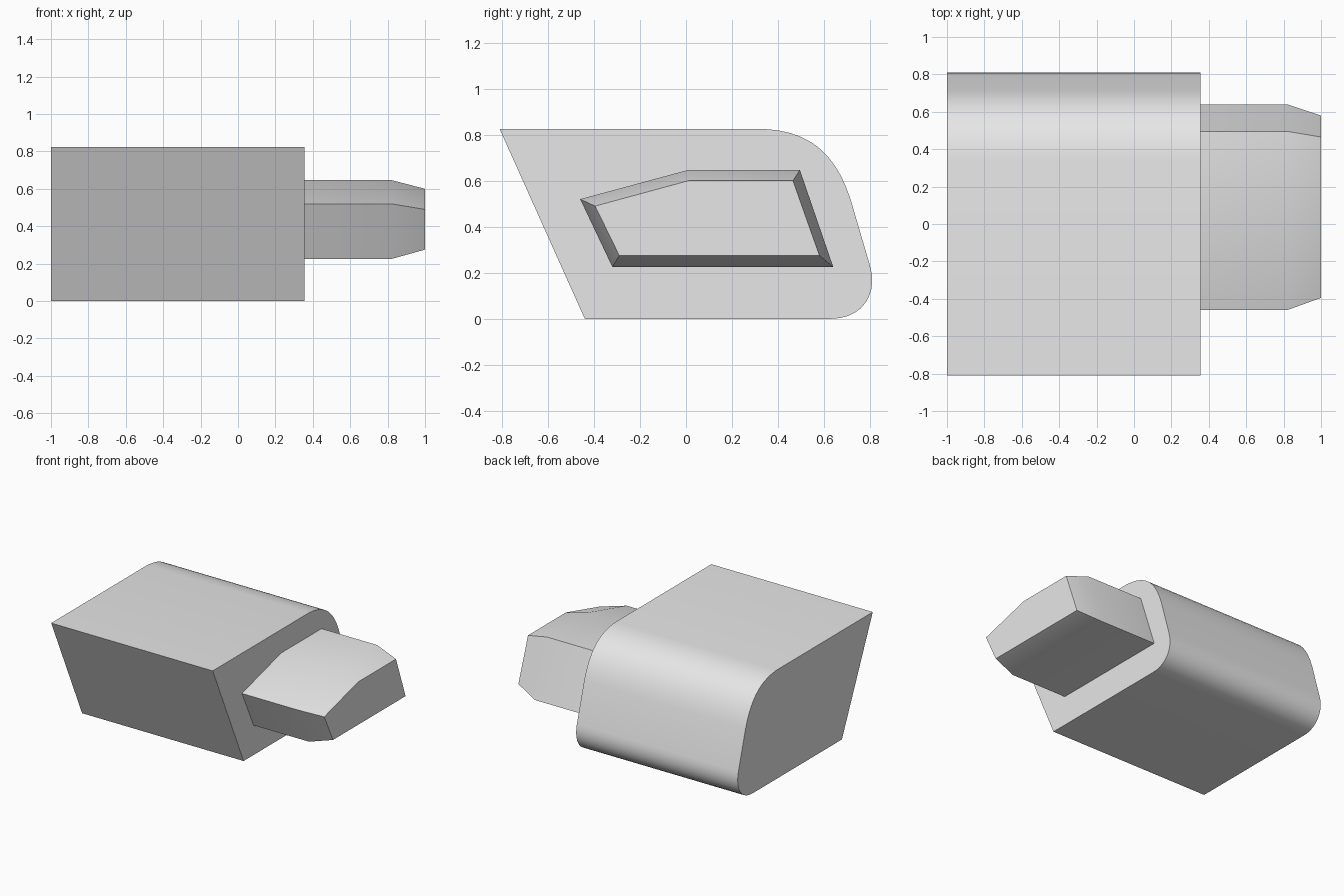
import bpy
import bmesh
from math import radians

cube = bpy.data.objects.get("Cube")
if cube:
    bpy.data.objects.remove(cube, do_unlink=True)

grey = bpy.data.materials.new("light grey")
grey.use_nodes = True
grey.diffuse_color = (0.8, 0.8, 0.8, 1)
grey.node_tree.nodes["Principled BSDF"].inputs["Base Color"].default_value = (0.8, 0.8, 0.8, 1)


def bezier(a, b, c, d, steps=10):
    """Points along a cubic curve in the y-z plane."""
    pts = []
    for i in range(steps + 1):
        t = i / steps
        s = 1 - t
        pts.append(tuple(s**3 * p + 3 * s * s * t * q + 3 * s * t * t * r + t**3 * w
                         for p, q, r, w in zip(a, b, c, d)))
    return pts


def loft(name, sections):
    """Skin matching (x, [(y, z), ...]) sections and cap both ends."""
    bm = bmesh.new()
    rings = [[bm.verts.new((x, y, z)) for y, z in outline] for x, outline in sections]
    for r0, r1 in zip(rings, rings[1:]):
        n = len(r0)
        for i in range(n):
            j = (i + 1) % n
            bm.faces.new((r0[i], r0[j], r1[j], r1[i]))
    bm.faces.new(rings[0])
    bm.faces.new(rings[-1])
    bmesh.ops.recalc_face_normals(bm, faces=bm.faces)
    mesh = bpy.data.meshes.new(name)
    bm.to_mesh(mesh)
    bm.free()
    mesh.materials.append(grey)
    obj = bpy.data.objects.new(name, mesh)
    bpy.context.collection.objects.link(obj)
    bpy.ops.object.select_all(action='DESELECT')
    obj.select_set(True)
    bpy.context.view_layer.objects.active = obj
    bpy.ops.object.shade_smooth_by_angle(angle=radians(30))
    return obj


# Main block: slanted front, rounded back
body = [(-0.44, 0), (-0.81, 0.825)]
body += bezier((0.34, 0.825), (0.55, 0.815), (0.655, 0.705), (0.715, 0.52))
body += bezier((0.80, 0.23), (0.835, 0.11), (0.77, 0.0), (0.63, 0))
loft("main_block", [(-1, body), (0.355, body)])

# Side plug: five-sided prism with a tapered tip
root = [(-0.46, 0.52), (0.01, 0.647), (0.495, 0.647), (0.64, 0.225), (-0.32, 0.225)]
tip = [(-0.395, 0.49), (0.01, 0.6), (0.465, 0.6), (0.58, 0.275), (-0.29, 0.275)]
loft("side_plug", [(0.355, root), (0.82, root), (1, tip)])
